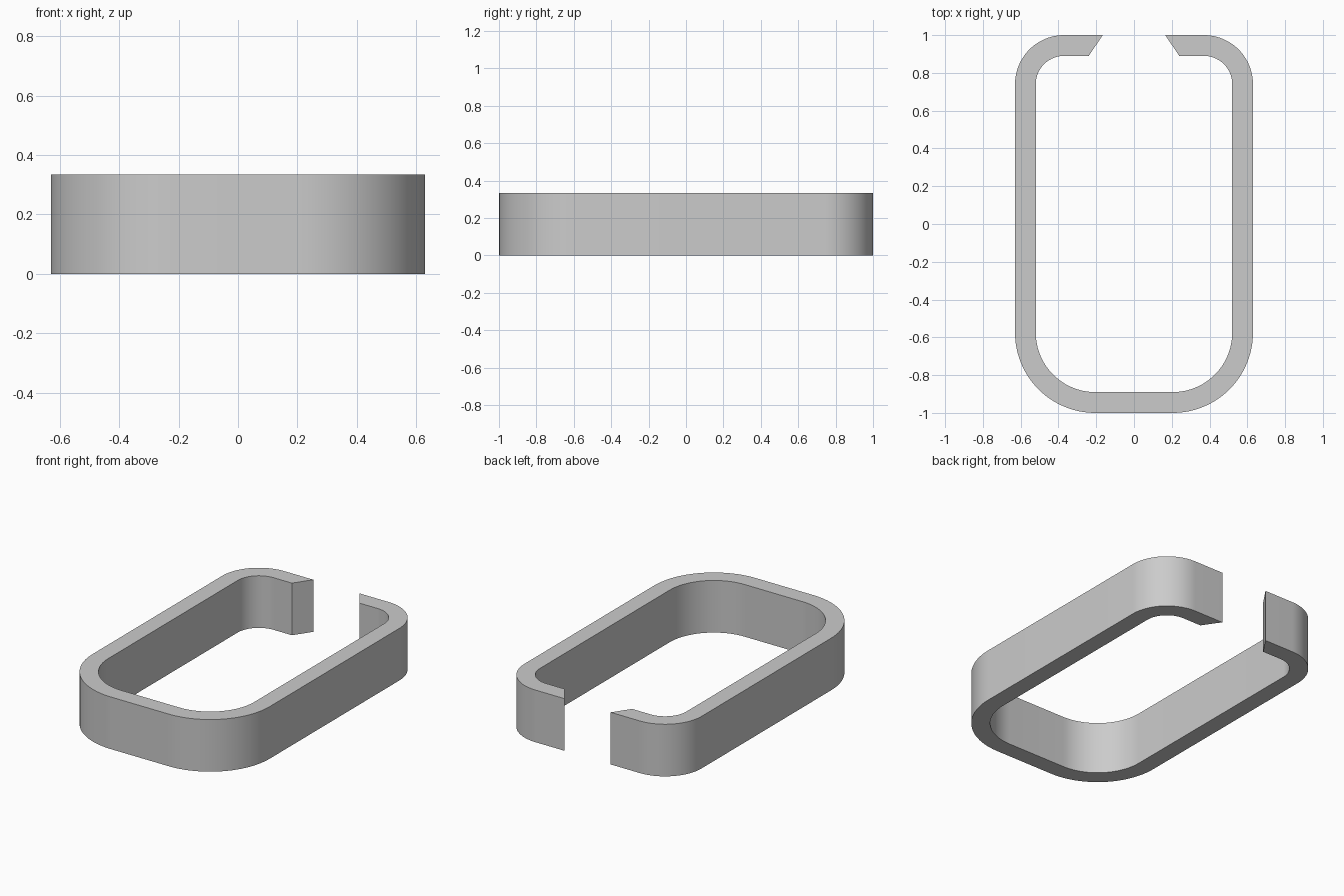
import bpy, bmesh
from math import sin, cos, pi

cube = bpy.data.objects.get("Cube")
if cube:
    bpy.data.objects.remove(cube, do_unlink=True)

HEIGHT = 0.335
WALL = 0.11
STEPS = 24

# One flat colour
grey = bpy.data.materials.new("light_grey")
grey.use_nodes = True
colour = (0.6, 0.6, 0.6, 1)
grey.diffuse_color = colour
grey.node_tree.nodes["Principled BSDF"].inputs["Base Color"].default_value = colour


def corner(cx, cy, radius, start):
    """Matching outer and inner points of a quarter turn."""
    pairs = []
    for i in range(STEPS + 1):
        a = start + i / STEPS * pi / 2
        pairs.append([(cx + r * cos(a), cy + r * sin(a)) for r in (radius, radius - WALL)])
    return pairs


# Left half of the band: wide front corner, tight back corner, slanted lip
half = corner(0.205, -0.575, 0.425, -pi / 2)
half += corner(0.37, 0.74, 0.26, 0)
half.append([(0.165, 1.0), (0.24, 1.0 - WALL)])

# Mirror into the full open loop
other = [[(-x, y) for x, y in pair] for pair in reversed(half)]
loop = other + half

# Flat strip extruded upward into a solid band
bm = bmesh.new()
rows = [[bm.verts.new((x, y, 0)) for x, y in pair] for pair in loop]
for (o1, i1), (o2, i2) in zip(rows, rows[1:]):
    bm.faces.new((o1, o2, i2, i1))
base = list(bm.faces)
top = bmesh.ops.extrude_face_region(bm, geom=base, use_keep_orig=True)["geom"]
bmesh.ops.translate(bm, vec=(0, 0, HEIGHT),
                    verts=[g for g in top if isinstance(g, bmesh.types.BMVert)])
bmesh.ops.recalc_face_normals(bm, faces=bm.faces)

mesh = bpy.data.meshes.new("open_band")
bm.to_mesh(mesh)
bm.free()
mesh.materials.append(grey)
band = bpy.data.objects.new("open_band", mesh)
bpy.context.collection.objects.link(band)

# Smooth corners, crisp rims
bpy.ops.object.select_all(action='DESELECT')
band.select_set(True)
bpy.context.view_layer.objects.active = band
bpy.ops.object.shade_smooth_by_angle(angle=pi / 6)
